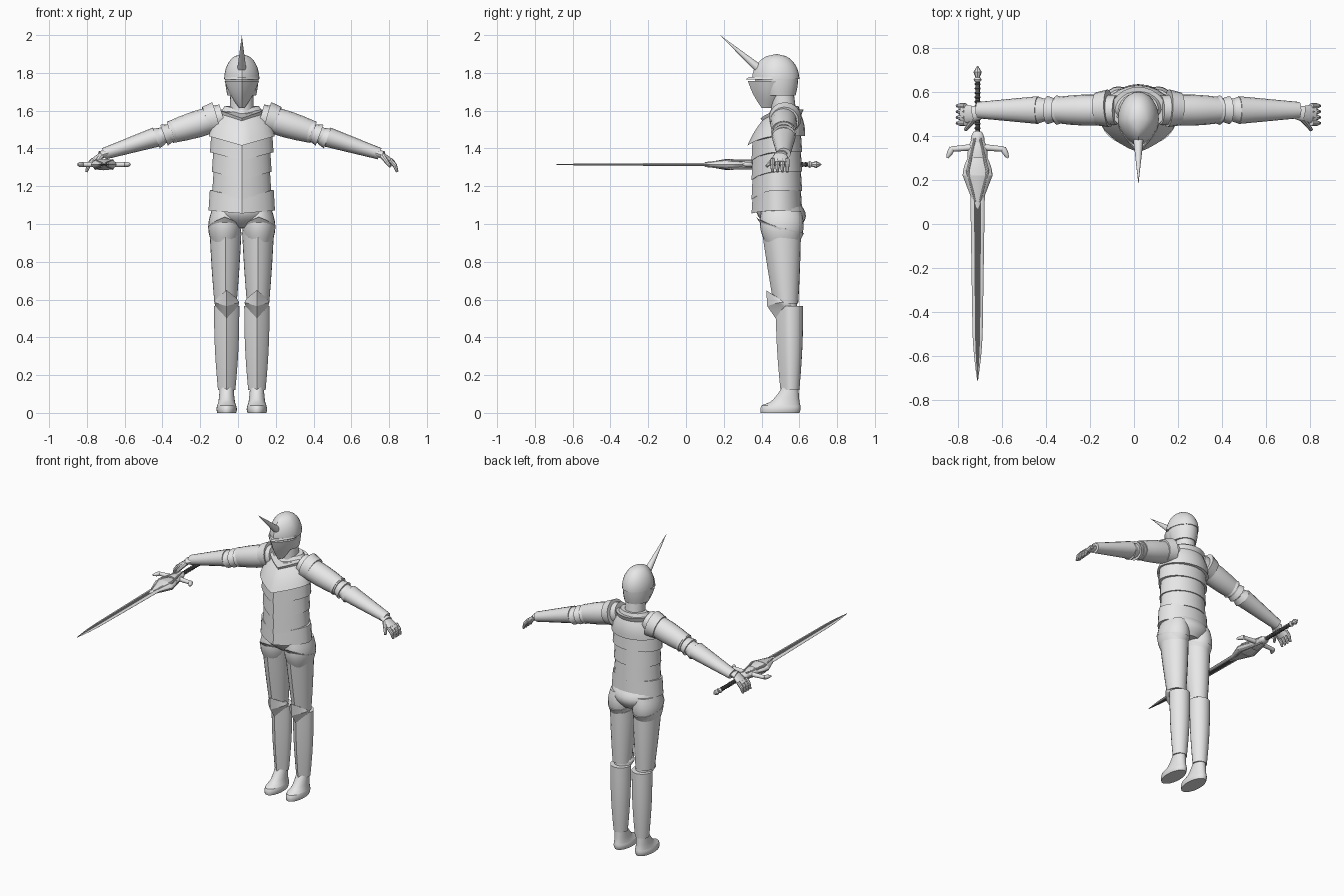
import bpy, bmesh, math
from mathutils import Vector

if "Cube" in bpy.data.objects:
    bpy.data.objects.remove(bpy.data.objects["Cube"])

BODY_X = .02
GRIP = Vector((-.71, 0, 1.315))
UP = Vector((0, 0, 1))


def paint(name, shade):
    material = bpy.data.materials.new(name)
    material.use_nodes = True
    colour = (shade, shade, shade, 1)
    material.diffuse_color = colour
    material.node_tree.nodes["Principled BSDF"].inputs["Base Color"].default_value = colour
    return material


steel = paint("grey_steel", .8)
dark = paint("dark_steel", .1)


def skin(name, rings, material, inlay=()):
    """Join point loops into a capped, smooth object; inlay lists the dark columns of faces."""
    bm = bmesh.new()
    loops = [[bm.verts.new(point) for point in ring] for ring in rings]
    for lower, upper in zip(loops, loops[1:]):
        for i in range(len(lower)):
            face = bm.faces.new((lower[i - 1], lower[i], upper[i], upper[i - 1]))
            face.material_index = int(i in inlay)
    bm.faces.new(reversed(loops[0]))
    bm.faces.new(loops[-1])
    bmesh.ops.remove_doubles(bm, verts=bm.verts, dist=.0001)
    bmesh.ops.recalc_face_normals(bm, faces=bm.faces)
    mesh = bpy.data.meshes.new(name)
    bm.to_mesh(mesh)
    bm.free()
    mesh.materials.append(material)
    if inlay:
        mesh.materials.append(dark)
    part = bpy.data.objects.new(name, mesh)
    bpy.context.collection.objects.link(part)
    bpy.ops.object.select_all(action='DESELECT')
    part.select_set(True)
    bpy.context.view_layer.objects.active = part
    bpy.ops.object.shade_smooth_by_angle(angle=math.radians(32))


def straight(t):
    return t


def dome(t):
    return 1 - math.sqrt(1 - t * t)


def mix(pair, t):
    return pair[0] + (pair[1] - pair[0]) * t


def shell(name, low, high, x=0, dip=(0, 0), tilt=(0, 0), keel=0, bulge=0,
          ease=straight, steps=6, sides=24):
    """Upright plate between two levels, each given as (height, half width, front, back).
    The keel creases the front, dip lowers its centre and tilt raises the whole front."""
    rings = []
    for step in range(steps + 1):
        t = step / steps
        height = mix((low[0], high[0]), t)
        width, front, back = (mix(pair, ease(t)) for pair in zip(low[1:], high[1:]))
        swell = bulge * math.sin(math.pi * t)
        depth = (back - front) / 2 + swell
        ring = []
        for i in range(sides):
            angle = math.tau * i / sides
            across, along = math.cos(angle), math.sin(angle)
            z = height
            if along < 0:
                crease = 1 - abs(across)
                z -= mix(dip, t) * crease
                along = mix((along, -crease), keel)
            z -= mix(tilt, t) * along
            ring.append((BODY_X + x + (width + swell) * across, (front + back) / 2 + depth * along, z))
        rings.append(ring)
    skin(name, rings, steel)


def rod(name, start, end, radius, tall=1, bulge=0, steps=4, sides=16, groove=0,
        material=steel, inlay=()):
    """Straight tapering bar; tall is its height relative to its width."""
    start, end = Vector(start), Vector(end)
    side = (end - start).cross(UP).normalized()
    rise = side.cross(end - start).normalized()
    rings = []
    for step in range(steps + 1):
        t = step / steps
        size = mix(radius, t) + bulge * math.sin(math.pi * t)
        ring = []
        for i in range(sides):
            angle = math.tau * i / sides
            across, along = math.cos(angle), math.sin(angle) * tall
            if abs(across) < .1:
                along *= 1 - groove
            ring.append(start.lerp(end, t) + (side * across + rise * along) * size)
        rings.append(ring)
    skin(name, rings, material, inlay)


# Torso: breast plate, then four overlapping waist plates
shell("breast_plate", low=(1.465, .175, .325, .63), high=(1.6, .11, .43, .6),
      dip=(.05, .02), keel=.4, bulge=.01)
for k, width in enumerate((.168, .158, .156, .176)):
    bottom = 1.38 - k * .103
    shell(f"waist_plate_{k + 1}", low=(bottom, width, .347, .615),
          high=(bottom + .11, width - .007, .352, .608),
          dip=(.015 if k == 3 else .045, .045), keel=.35)
shell("collar", low=(1.565, .12, .415, .605), high=(1.605, .128, .395, .622),
      dip=(.04, .045), keel=.5)
shell("neck_guard", low=(1.58, .12, .42, .61), high=(1.625, .09, .45, .595), dip=(.03, .02), keel=.5)
shell("neck", low=(1.58, .065, .45, .585), high=(1.7, .06, .45, .57))
shell("pelvis", low=(.98, .08, .45, .6), high=(1.1, .16, .375, .61), bulge=.03)

# Helmet: skull with an eye slit between brow and visor, and a horn
shell("helmet_base", low=(1.68, .076, .4, .58), high=(1.78, .088, .36, .595), keel=.35, bulge=.003)
shell("helmet_dome", low=(1.768, .093, .35, .6), high=(1.9, 0, .48, .48),
      keel=.35, ease=dome, steps=12)
shell("helmet_brow", low=(1.766, .092, .318, .59), high=(1.777, .092, .33, .59), keel=.7)
shell("visor", low=(1.615, .015, .4, .47), high=(1.757, .091, .328, .56), keel=.6, bulge=.008)
rod("horn", (BODY_X, .4, 1.81), (BODY_X, .18, 2), radius=(.025, 0))

for s, side in ((1, "left"), (-1, "right")):
    # Leg: hip, thigh guard with flared rim, knee, shin guard and foot
    hip, knee = s * .09, s * .08
    shell(side + "_hip", low=(.9, .07, .42, .6), high=(1.07, .07, .4, .61), x=hip, bulge=.018)
    shell(side + "_thigh_guard", low=(.58, .059, .463, .594), high=(.955, .084, .396, .608),
          x=s * .086, keel=.25, tilt=(0, .03), dip=(0, -.02), bulge=.002)
    shell(side + "_thigh_rim", low=(.945, .081, .4, .605), high=(.982, .089, .37, .625),
          x=hip, keel=.25, tilt=(.03, .03), dip=(-.02, -.025))
    shell(side + "_knee_joint", low=(.54, .05, .485, .59), high=(.62, .05, .475, .585), x=knee)
    ridge = (.585, .066, .43, .575)
    shell(side + "_knee_plate_lower", low=(.565, .06, .475, .575), high=ridge,
          x=knee, dip=(.065, .02), keel=.8)
    shell(side + "_knee_plate_upper", low=ridge, high=(.605, .055, .425, .575),
          x=knee, dip=(.02, -.045), keel=.8)
    shell(side + "_shin_guard", low=(.12, .046, .5, .6), high=(.565, .067, .475, .62),
          x=knee, keel=.6, bulge=.006)
    shell(side + "_sole", low=(0, .05, .395, .6), high=(.04, .05, .4, .605), x=knee, bulge=.004)
    shell(side + "_instep", low=(.04, .05, .4, .605), high=(.14, .036, .51, .595),
          x=knee, ease=math.sqrt)

    # Arm: shoulder, elbow rings and forearm guard along a gentle downward slope
    def at(reach, height, y=.517):
        return BODY_X + s * reach, y, height

    rod(side + "_upper_arm", at(.1, 1.57), at(.38, 1.485), radius=(.066, .058), bulge=.009)
    rod(side + "_shoulder_flap", at(.135, 1.562, .525), at(.19, 1.547, .522), radius=(.086, .075))
    for k in range(3):
        inner, drop, size = .335 + k * .042, 1.5 - k * .017, .055 - k * .003
        rod(f"{side}_elbow_ring_{k + 1}", at(inner, drop), at(inner + .035, drop - .013),
            radius=(size, size + .012), tall=.92)
    rod(side + "_elbow", at(.35, 1.49), at(.48, 1.45), radius=(.054, .05), tall=.85)
    rod(side + "_forearm_guard", at(.455, 1.46), at(.73, 1.372), radius=(.063, .037), tall=.84)

    # Hand: palm, four drooping fingers and a thumb
    rod(side + "_wrist", at(.7, 1.38, .51), at(.75, 1.365, .5), radius=(.028, .036), tall=.6)
    rod(side + "_palm", at(.74, 1.37, .5), at(.8, 1.32, .5), radius=(.034, .044), tall=.4)
    for k in range(4):
        y = .458 + k * .026
        rod(f"{side}_finger_{k + 1}", at(.785, 1.34, y), at(.813, 1.308, y),
            radius=(.013, .012), sides=8)
        rod(f"{side}_fingertip_{k + 1}", at(.81, 1.312, y), at(.823, 1.275, y),
            radius=(.012, .007), sides=8)
    rod(side + "_thumb", at(.745, 1.36, .48), at(.785, 1.305, .427), radius=(.016, .008), sides=8)


# Sword lying along y in the right hand
def along_sword(y, across=0, above=0):
    return GRIP + Vector((across, y, above))


# Blade with a dark fuller on both faces
fuller = (3, 4, 9, 10)
rod("blade", along_sword(.2), along_sword(-.5), radius=(.034, .023), tall=.28,
    sides=12, groove=.6, inlay=fuller)
rod("blade_tip", along_sword(-.5), along_sword(-.71), radius=(.023, .002), tall=.28,
    bulge=.003, sides=12, groove=.6, inlay=fuller)

# Dark ribbed grip and pommel
rod("grip", along_sword(.38), along_sword(.65), radius=(.01, .01), material=dark)
for k in range(12):
    y = .41 + k * .02
    rod(f"grip_wrap_{k + 1}", along_sword(y), along_sword(y + .01), radius=(.011, .011),
        bulge=.003, material=dark)
rod("pommel_collar", along_sword(.645), along_sword(.665), radius=(.011, .011), bulge=.007)
rod("pommel_base", along_sword(.665), along_sword(.69), radius=(.01, .019), sides=8)
rod("pommel_point", along_sword(.69), along_sword(.718), radius=(.019, .002), sides=8)

# Skull shaped guard with ridges and hooked arms
rod("guard_collar", along_sword(.42), along_sword(.37), radius=(.018, .03), tall=.7, bulge=.006)
rod("guard_neck", along_sword(.38), along_sword(.3), radius=(.03, .045), tall=.6, bulge=.006)
rod("guard_brow", along_sword(.3), along_sword(.22), radius=(.045, .068), tall=.42, bulge=.005)
rod("guard_snout", along_sword(.22), along_sword(.07), radius=(.068, .01), tall=.45)
for s, side in ((1, "left"), (-1, "right")):
    rod(side + "_guard_arm", along_sword(.35), along_sword(.34, s * .12), radius=(.016, .012))
    rod(side + "_guard_hook", along_sword(.345, s * .115), along_sword(.3, s * .138),
        radius=(.013, .005), bulge=.004)
    for face, above in (("top", .02), ("bottom", -.02)):
        rod(f"{side}_brow_ridge_{face}", along_sword(.39, s * .012, above),
            along_sword(.24, s * .045, above), radius=(.005, .008), sides=8)
        rod(f"{side}_snout_ridge_{face}", along_sword(.24, s * .045, above),
            along_sword(.1, s * .01, above / 2), radius=(.008, .003), sides=8)
